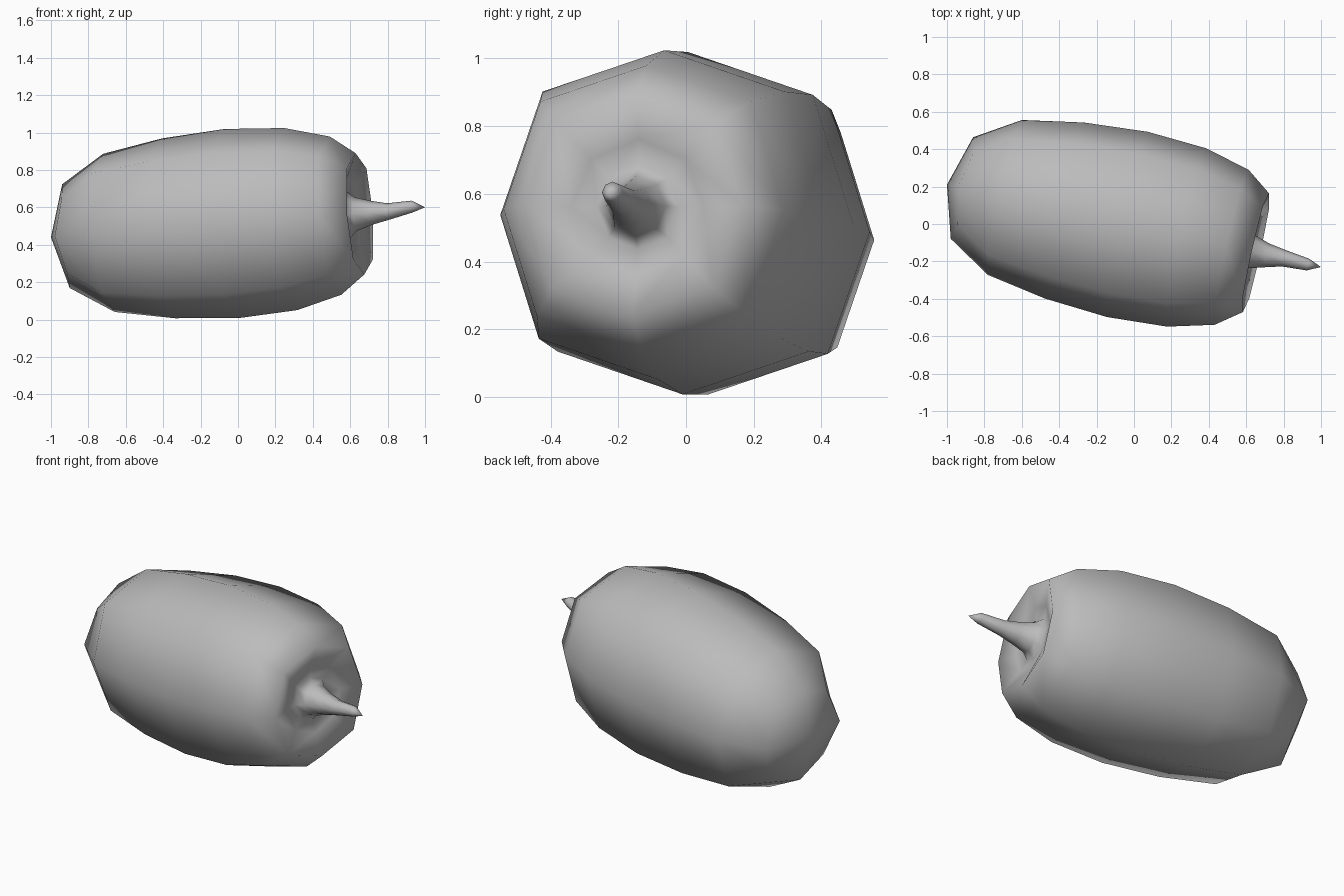
import bpy, bmesh
from math import cos, sin, tau
from mathutils import Vector

if "Cube" in bpy.data.objects:
    bpy.data.objects.remove(bpy.data.objects["Cube"])

SIDES = 8
POLE = Vector((-1.0, 0.21, 0.44))          # blossom end of the fruit
SLOPE = Vector((1.0, -0.22, 0.076))        # axis step for each unit of x
U = Vector((0.22, 1.0, 0.0)).normalized()  # sideways ring direction
V = SLOPE.normalized().cross(U)            # upward ring direction

skin = bpy.data.materials.new("plain grey")
skin.use_nodes = True
skin.diffuse_color = (0.5, 0.5, 0.5, 1)
skin.node_tree.nodes["Principled BSDF"].inputs["Base Color"].default_value = (0.5, 0.5, 0.5, 1)


def on_axis(x):
    return POLE + SLOPE * (x + 1.0)


def ring(bm, centre, radius, swell=1.0, lag=0.0):
    """Eight points round a centre; the diagonal ones swell out and lag along the axis."""
    points = []
    for i in range(SIDES):
        a = tau * i / SIDES
        r = radius * (swell if i % 2 else 1.0)
        step = SLOPE * (lag if i % 2 else 0.0)
        points.append(bm.verts.new(centre + step + r * (cos(a) * U + sin(a) * V)))
    return points


def tip(bm, centre):
    return [bm.verts.new(centre)] * SIDES


bm = bmesh.new()

# Fruit body: blossom end, then a slightly squared, swelling middle up to the rim
loops = [tip(bm, POLE), ring(bm, on_axis(-0.92), 0.278, 1.02, 0.035)]
for x, r in [(-0.69, 0.424), (-0.372, 0.482), (-0.035, 0.507),
             (0.282, 0.488), (0.522, 0.424), (0.652, 0.325)]:
    loops.append(ring(bm, on_axis(x), r, 1.06))

# Sunken stem end flowing into the flared foot of the stem
for x, r in [(0.605, 0.2), (0.59, 0.125), (0.63, 0.09)]:
    loops.append(ring(bm, on_axis(x), r))

# Stem: thin bent shaft with a pointed tip
for centre, r in [((0.71, -0.168, 0.571), 0.065), ((0.80, -0.183, 0.577), 0.045),
                  ((0.93, -0.217, 0.604), 0.032)]:
    loops.append(ring(bm, Vector(centre), r))
loops.append(tip(bm, Vector((1.0, -0.23, 0.6))))

# Skin between neighbouring rings
for a, b in zip(loops, loops[1:]):
    for i in range(SIDES):
        j = (i + 1) % SIDES
        bm.faces.new(list(dict.fromkeys((a[i], a[j], b[j], b[i]))))
bmesh.ops.recalc_face_normals(bm, faces=bm.faces)
for f in bm.faces:
    f.smooth = True

mesh = bpy.data.meshes.new("fruit_with_stem")
bm.to_mesh(mesh)
bm.free()
mesh.materials.append(skin)
bpy.context.collection.objects.link(bpy.data.objects.new("fruit_with_stem", mesh))
